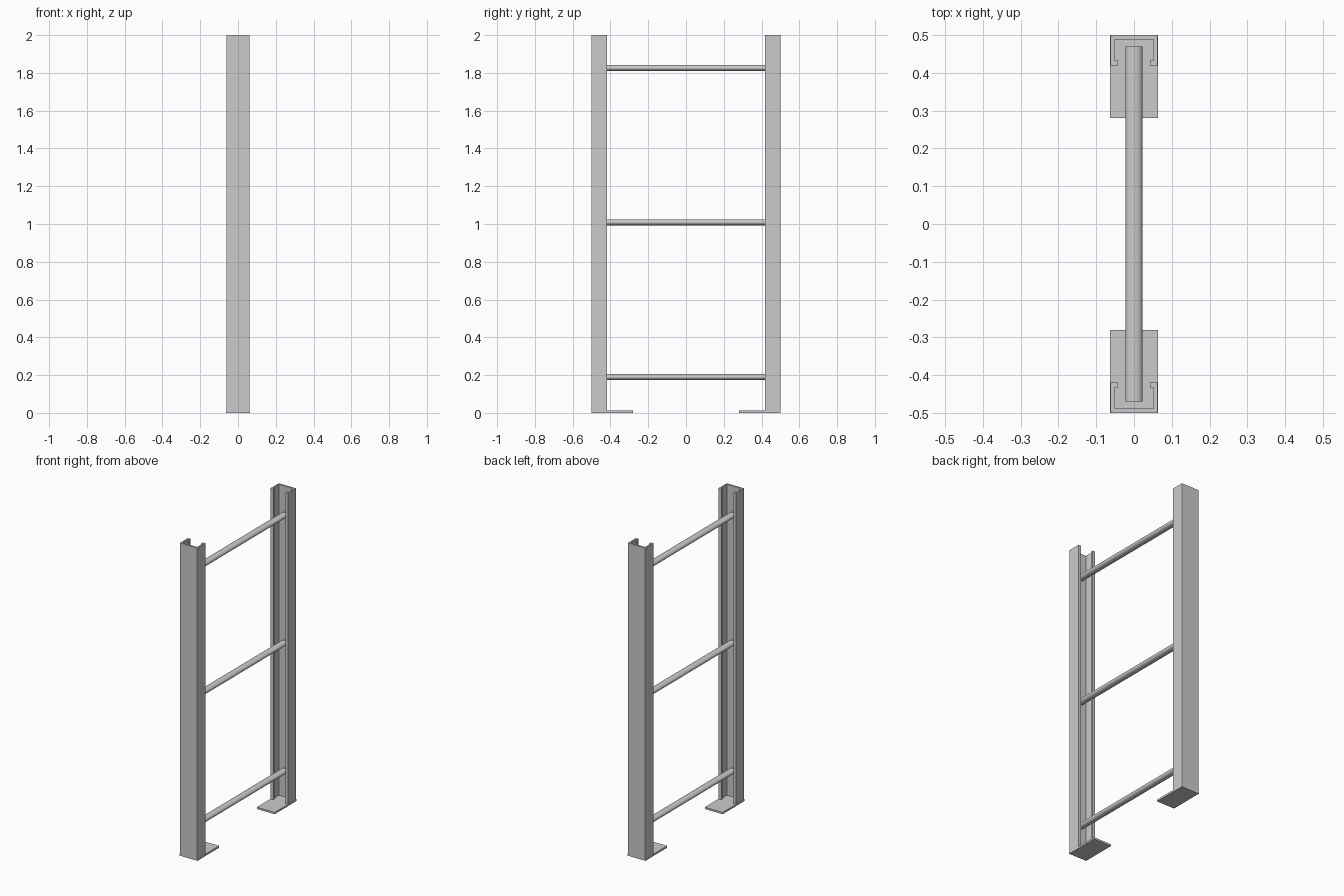
import bpy, bmesh, math
from mathutils import Matrix

if "Cube" in bpy.data.objects:
    bpy.data.objects.remove(bpy.data.objects["Cube"])

PLATE_H = 0.012


def finish(name, bm, smooth=False):
    bmesh.ops.recalc_face_normals(bm, faces=bm.faces)
    me = bpy.data.meshes.new(name)
    bm.to_mesh(me)
    bm.free()
    ob = bpy.data.objects.new(name, me)
    bpy.context.collection.objects.link(ob)
    if smooth:
        bpy.context.view_layer.objects.active = ob
        ob.select_set(True)
        bpy.ops.object.shade_smooth_by_angle(angle=math.radians(40))
        ob.select_set(False)
    return ob


def extrude_profile(name, pts, z0, z1):
    bm = bmesh.new()
    face = bm.faces.new([bm.verts.new((x, y, z0)) for x, y in pts])
    new = bmesh.ops.extrude_face_region(bm, geom=[face])["geom"]
    verts = [g for g in new if isinstance(g, bmesh.types.BMVert)]
    bmesh.ops.translate(bm, verts=verts, vec=(0, 0, z1 - z0))
    return finish(name, bm)


# half of the lipped channel section, from the back wall to the lip
half = [(0.058, 0.5), (0.0605, 0.499), (0.062, 0.496), (0.062, 0.418),
        (0.043, 0.418), (0.043, 0.433), (0.052, 0.433), (0.052, 0.488)]
section = half + [(-x, y) for x, y in reversed(half)]

for side, s in (("back", 1), ("front", -1)):
    # upright post
    extrude_profile(side + "_post", [(x, s * y) for x, y in section], PLATE_H, 2.0)
    # foot plate
    extrude_profile(side + "_foot_plate",
                    [(-0.063, s * 0.28), (0.063, s * 0.28),
                     (0.063, s * 0.5), (-0.063, s * 0.5)], 0, PLATE_H)

# flattened oval rungs
for i, z in enumerate((0.19, 1.009, 1.826)):
    bm = bmesh.new()
    bmesh.ops.create_cone(bm, cap_ends=True, segments=32, radius1=1, radius2=1, depth=1)
    bm.transform(Matrix.Translation((0, 0, z))
                 @ Matrix.Diagonal((0.0225, 0.94, 0.016, 1))
                 @ Matrix.Rotation(math.pi / 2, 4, 'X'))
    finish(f"rung_{i + 1}", bm, smooth=True)
